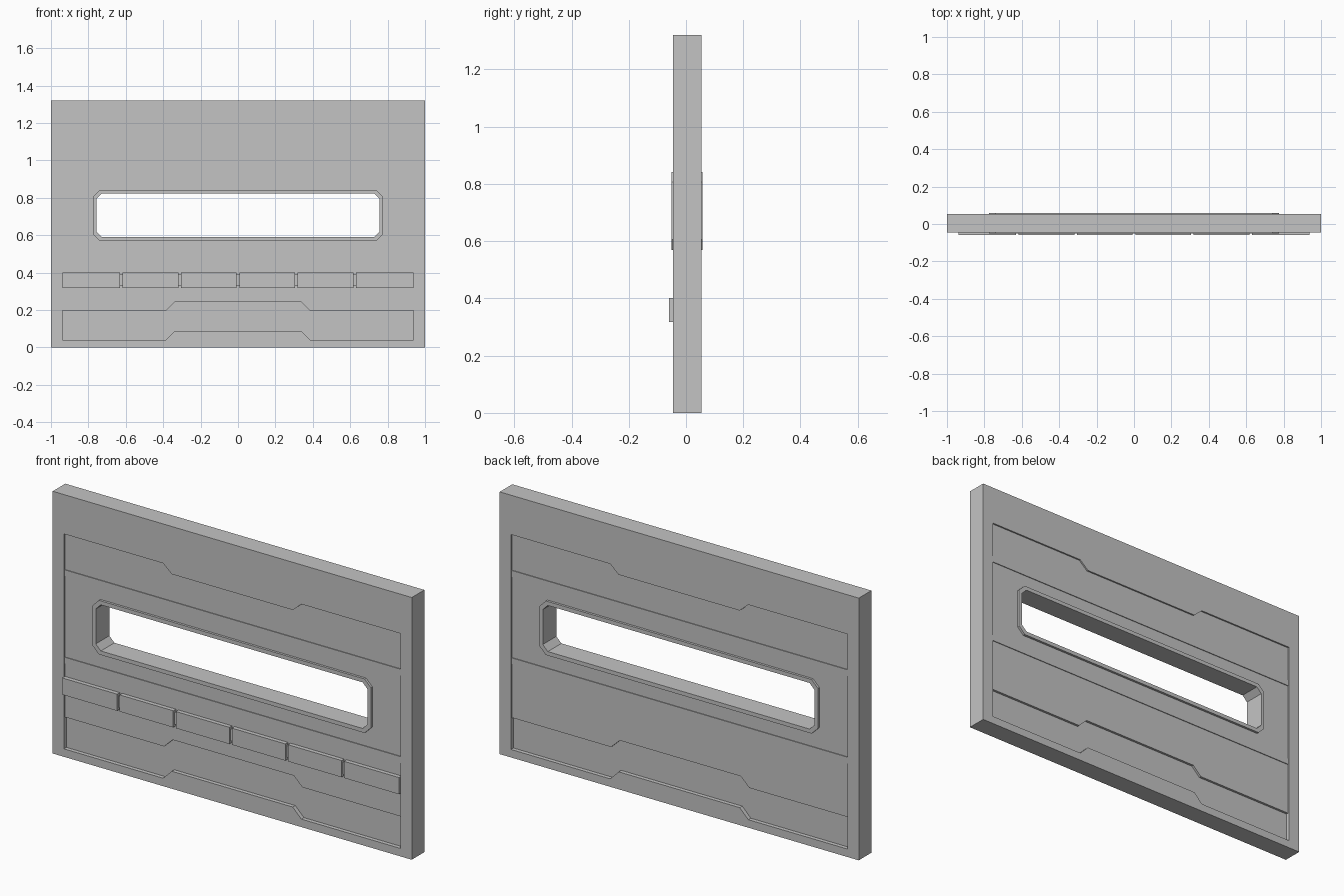
import bpy
import bmesh

if "Cube" in bpy.data.objects:
    bpy.data.objects.remove(bpy.data.objects["Cube"], do_unlink=True)

grey = bpy.data.materials.new("plain grey")
grey.use_nodes = True
grey.diffuse_color = (0.55, 0.55, 0.55, 1)
grey.node_tree.nodes["Principled BSDF"].inputs["Base Color"].default_value = (0.55, 0.55, 0.55, 1)

FRONT, BACK = -0.046, 0.054      # wall faces
EDGE = 0.937                     # half width of the recessed field
JOG_OUT, JOG_IN = 0.385, 0.337   # where the stepped outlines change height


def prism(name, outline, y0, y1):
    """Extrude an (x, z) outline from y0 to y1."""
    bm = bmesh.new()
    face = bm.faces.new([bm.verts.new((x, y0, z)) for x, z in outline])
    made = bmesh.ops.extrude_face_region(bm, geom=[face])["geom"]
    for v in made:
        if isinstance(v, bmesh.types.BMVert):
            v.co.y = y1
    bmesh.ops.recalc_face_normals(bm, faces=bm.faces)
    mesh = bpy.data.meshes.new(name)
    bm.to_mesh(mesh)
    bm.free()
    mesh.materials.append(grey)
    obj = bpy.data.objects.new(name, mesh)
    bpy.context.collection.objects.link(obj)
    return obj


def cut(target, outline, y0, y1):
    """Cut a prism out of the target and discard the cutter."""
    cutter = prism("cutter", outline, y0, y1)
    cutter.hide_render = True
    mod = target.modifiers.new("cut", "BOOLEAN")
    mod.operation, mod.solver, mod.object = "DIFFERENCE", "EXACT", cutter
    bpy.context.view_layer.objects.active = target
    bpy.ops.object.modifier_apply(modifier=mod.name)
    bpy.data.objects.remove(cutter, do_unlink=True)


def stepped(z, z_mid):
    """Left-to-right edge whose middle run sits at another height."""
    return [(-EDGE, z), (-JOG_OUT, z), (-JOG_IN, z_mid),
            (JOG_IN, z_mid), (JOG_OUT, z), (EDGE, z)]


def straight(z):
    return [(-EDGE, z), (EDGE, z)]


def band(low, high):
    return low + high[::-1]


def octagon(w, z0, z1, c):
    """Rectangle with clipped corners."""
    return [(-w + c, z0), (w - c, z0), (w, z0 + c), (w, z1 - c),
            (w - c, z1), (-w + c, z1), (-w, z1 - c), (-w, z0 + c)]


# Wall slab with the window opening
wall = prism("wall_panel", [(-1, 0), (1, 0), (1, 1.32), (-1, 1.32)], FRONT, BACK)
window = octagon(0.775, 0.57, 0.842, 0.035)
cut(wall, window, -0.2, 0.2)

# Recessed bands on both faces: shallow field, three panels, deep lower channel
low, top = stepped(0.04, 0.088), stepped(1.122, 1.08)
recesses = [
    (band(low, top), 0.004),
    (band(straight(0.94), top), 0.008),
    (band(straight(0.50), straight(0.908)), 0.008),
    (band(low, straight(0.468)), 0.008),
    (band(low, stepped(0.197, 0.243)), 0.02),
]
for outline, depth in recesses:
    cut(wall, outline, -0.2, FRONT + depth)
    cut(wall, outline, BACK - depth, 0.2)

# Window frame, standing slightly proud of both faces
frame = prism("window_frame", window, FRONT - 0.004, BACK + 0.004)
cut(frame, octagon(0.757, 0.59, 0.822, 0.028), -0.2, 0.2)

# Row of six raised blocks on a thin backing rail, front only
pitch = 2 * EDGE / 6
for i in range(6):
    x0 = -EDGE + i * pitch + (0.007 if i > 0 else 0)
    x1 = -EDGE + (i + 1) * pitch - (0.007 if i < 5 else 0)
    prism(f"trim_block_{i + 1}", [(x0, 0.318), (x1, 0.318), (x1, 0.402), (x0, 0.402)],
          -0.059, FRONT + 0.008)
prism("trim_rail", [(-0.92, 0.33), (0.92, 0.33), (0.92, 0.39), (-0.92, 0.39)],
      -0.048, FRONT + 0.008)
